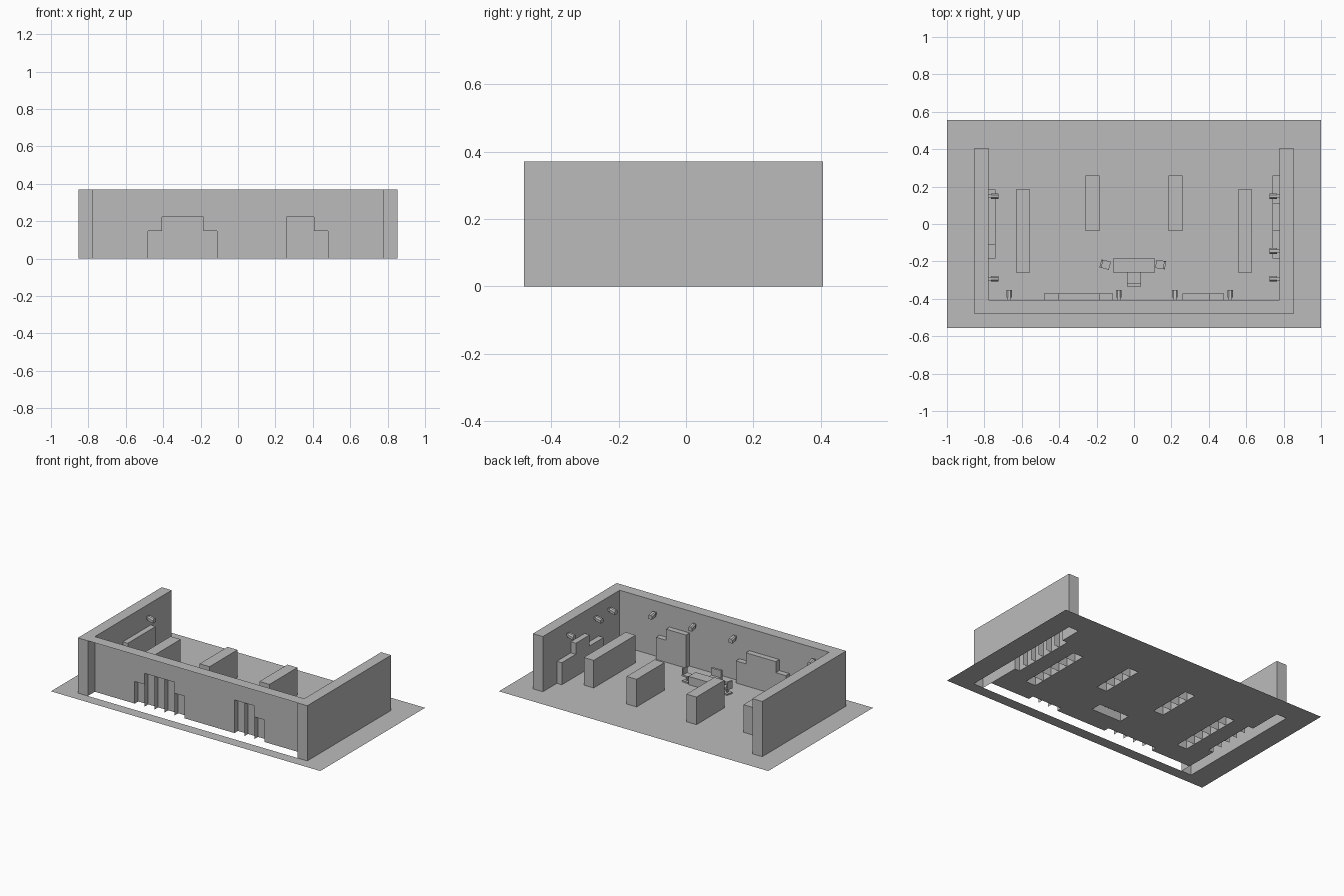
import bpy, bmesh, math
from mathutils import Vector, Matrix

if "Cube" in bpy.data.objects:
    bpy.data.objects.remove(bpy.data.objects["Cube"])

U = 2 / 27  # everything is laid out on a grid of this module
grey = bpy.data.materials.new("plain grey")
grey.diffuse_color = (0.5, 0.5, 0.5, 1)
grey.use_nodes = True
grey.node_tree.nodes["Principled BSDF"].inputs["Base Color"].default_value = grey.diffuse_color


def finish(bm, name, merge=True):
    if merge:
        bmesh.ops.remove_doubles(bm, verts=bm.verts, dist=1e-4)
    bmesh.ops.scale(bm, vec=(U, U, U), verts=bm.verts)
    me = bpy.data.meshes.new(name)
    bm.to_mesh(me)
    bm.free()
    me.materials.append(grey)
    ob = bpy.data.objects.new(name, me)
    bpy.context.collection.objects.link(ob)
    return ob


def quad(bm, pts, out):
    """Add a face whose normal points along out."""
    pts = [Vector(p) for p in pts]
    n = (pts[1] - pts[0]).cross(pts[2] - pts[0])
    if n.dot(Vector(out)) < 0:
        pts.reverse()
    bm.faces.new([bm.verts.new(p) for p in pts])


def sheet(bm, rect, holes, place, out):
    """Flat sheet with rectangular holes; rect = (u0, v0, u1, v1)."""
    def cuts(i):
        vals = {rect[i], rect[i + 2]} | {h[i] for h in holes} | {h[i + 2] for h in holes}
        return sorted(v for v in vals if rect[i] <= v <= rect[i + 2])
    us, vs = cuts(0), cuts(1)
    for u0, u1 in zip(us, us[1:]):
        for v0, v1 in zip(vs, vs[1:]):
            cu, cv = (u0 + u1) / 2, (v0 + v1) / 2
            if any(h[0] < cu < h[2] and h[1] < cv < h[3] for h in holes):
                continue
            quad(bm, [place(u0, v0), place(u1, v0), place(u1, v1), place(u0, v1)], out)


def shelf(name, start, heights, depth, place, back):
    """Row of open-bottomed bays with partitions; place(along, depth, z)."""
    bm = bmesh.new()
    o = Vector(place(0, 0, 0))
    along, fwd = Vector(place(1, 0, 0)) - o, Vector(place(0, 1, 0)) - o
    for i, h in enumerate(heights):
        a, b = start + i, start + i + 1
        quad(bm, [place(a, depth, 0), place(b, depth, 0), place(b, depth, h), place(a, depth, h)], fwd)
        quad(bm, [place(a, 0, h), place(b, 0, h), place(b, depth, h), place(a, depth, h)], (0, 0, 1))
        if back:
            quad(bm, [place(a, 0, 0), place(b, 0, 0), place(b, 0, h), place(a, 0, h)], -fwd)
    ends = [0] + list(heights) + [0]
    for i in range(len(heights) + 1):
        a, h = start + i, max(ends[i], ends[i + 1])
        quad(bm, [place(a, 0, 0), place(a, depth, 0), place(a, depth, h), place(a, 0, h)],
             along if ends[i] > ends[i + 1] else -along)
    finish(bm, name)


def front(a, d, z): return (a, -5.5 + d, z)
def right(a, d, z): return (10.5 - d, a, z)
def left(a, d, z): return (-10.5 + d, a, z)


# wall shelves: name, wall, start, bay heights
wall_shelves = [
    ("front_shelf_left", front, -6.5, (2, 3, 3, 3, 2)),
    ("front_shelf_right", front, 3.5, (3, 3, 2)),
    ("right_shelf", right, -2.5, (2, 2, 3, 3, 2, 2)),
    ("left_shelf", left, -2.5, (2, 3, 3, 3, 3)),
]
holes = []                              # floor openings
cutouts = {front: [], right: [], left: []}
for name, wall, start, hs in wall_shelves:
    shelf(name, start, hs, 0.5, wall, False)
    p, q = wall(start, 0, 0), wall(start + len(hs), 0.5, 0)
    holes.append((min(p[0], q[0]), min(p[1], q[1]), max(p[0], q[0]), max(p[1], q[1])))
    cutouts[wall] += [(start + i, 0, start + i + 1, h) for i, h in enumerate(hs)]

# free-standing shelf islands
for name, x0, start, n in [("outer_island_left", -8.5, -3.5, 6), ("outer_island_right", 7.5, -3.5, 6),
                           ("inner_island_left", -3.5, -0.5, 4), ("inner_island_right", 2.5, -0.5, 4)]:
    shelf(name, start, (2.5,) * n, 1, lambda a, d, z, x0=x0: (x0 + d, a, z), True)
    holes.append((x0, start, x0 + 1, start + n))

# floor, open under walls, shelves and counter
holes += [(-11.5, -6.5, 11.5, -5.5), (-11.5, -5.5, -10.5, 5.5), (10.5, -5.5, 11.5, 5.5),
          (-1.5, -3.5, 1.5, -2.5)]
bm = bmesh.new()
sheet(bm, (-13.5, -7.5, 13.5, 7.5), holes, lambda u, v: (u, v, 0), (0, 0, 1))
finish(bm, "floor")

# hollow U-shaped wall, with no outer skin along the middle of the front
H = 5
bm = bmesh.new()
sheet(bm, (-10.5, 0, 10.5, H), cutouts[front], lambda u, v: front(u, 0, v), (0, 1, 0))
quad(bm, [(-10.5, -6.5, H), (10.5, -6.5, H), (10.5, -5.5, H), (-10.5, -5.5, H)], (0, 0, 1))
for s, wall in ((1, right), (-1, left)):
    sheet(bm, (-5.5, 0, 5.5, H), cutouts[wall], lambda u, v: wall(u, 0, v), (-s, 0, 0))
    sheet(bm, (-6.5, 0, -5.5, H), [], lambda u, v: wall(u, 0, v), (-s, 0, 0))
    sheet(bm, (-6.5, 0, 5.5, H), [], lambda u, v: (s * 11.5, u, v), (s, 0, 0))
    for y, d in ((-6.5, -1), (5.5, 1)):
        sheet(bm, (10.5, 0, 11.5, H), [], lambda u, v: (s * u, y, v), (0, d, 0))
    sheet(bm, (10.5, -6.5, 11.5, 5.5), [], lambda u, v: (s * u, v, H), (0, 0, 1))
finish(bm, "walls")


def box(bm, lo, hi, mat=None):
    lo, hi = Vector(lo), Vector(hi)
    m = Matrix.Translation((lo + hi) / 2) @ Matrix.Diagonal((*(hi - lo), 1))
    bmesh.ops.create_cube(bm, size=1, matrix=(mat or Matrix()) @ m)


# counter, open underneath
bm = bmesh.new()
box(bm, (-1.5, -3.5, 0), (1.5, -2.5, 0.75))
bmesh.ops.delete(bm, geom=[f for f in bm.faces if f.calc_center_median().z < 0.01], context='FACES_ONLY')
finish(bm, "counter")

# seat behind the counter
bm = bmesh.new()
box(bm, (-0.5, -4.5, 0), (0.5, -3.5, 0.45))
box(bm, (-0.5, -4.5, 0.45), (0.5, -4.3, 1.1))
finish(bm, "counter_seat", False)

# small swivelled chairs at both ends of the counter
for name, x, turn in (("end_chair_left", -2.08, 165), ("end_chair_right", 1.92, -8)):
    m = Matrix.Translation((x, -2.93, 0)) @ Matrix.Rotation(math.radians(turn), 4, 'Z')
    bm = bmesh.new()
    box(bm, (-0.3, -0.3, 0), (0.3, 0.3, 0.12), m)
    box(bm, (-0.08, -0.08, 0.12), (0.08, 0.08, 0.5), m)
    box(bm, (-0.35, -0.3, 0.5), (0.35, 0.3, 0.65), m)
    box(bm, (0.22, -0.27, 0.65), (0.35, 0.27, 1.2), m)
    finish(bm, name, False)

# wall lamps: arched head on a small bracket
arch = [(-0.2, -0.2), (0.2, -0.2), (0.2, 0.05), (0.1, 0.18), (-0.1, 0.18), (-0.2, 0.05)]
spots = [(front, x) for x in (-9.0, -1.1, 2.95, 6.95)]
spots += [(left, 2.0), (left, -3.95), (right, 2.0), (right, -1.95), (right, -3.95)]
for i, (wall, a) in enumerate(spots):
    bm = bmesh.new()
    rings = [[bm.verts.new(wall(a + u, d, 3.85 + v + t)) for u, v in arch]
             for d, t in ((0.18, 0.06), (0.72, -0.06))]
    bm.faces.new(rings[0])
    bm.faces.new(rings[1])
    for k in range(6):
        j = (k + 1) % 6
        bm.faces.new([rings[0][k], rings[0][j], rings[1][j], rings[1][k]])
    p, q = wall(a - 0.12, 0, 3.75), wall(a + 0.12, 0.2, 4.0)
    box(bm, [min(c) for c in zip(p, q)], [max(c) for c in zip(p, q)])
    bmesh.ops.recalc_face_normals(bm, faces=bm.faces)
    finish(bm, f"wall_lamp_{i + 1}", False)
